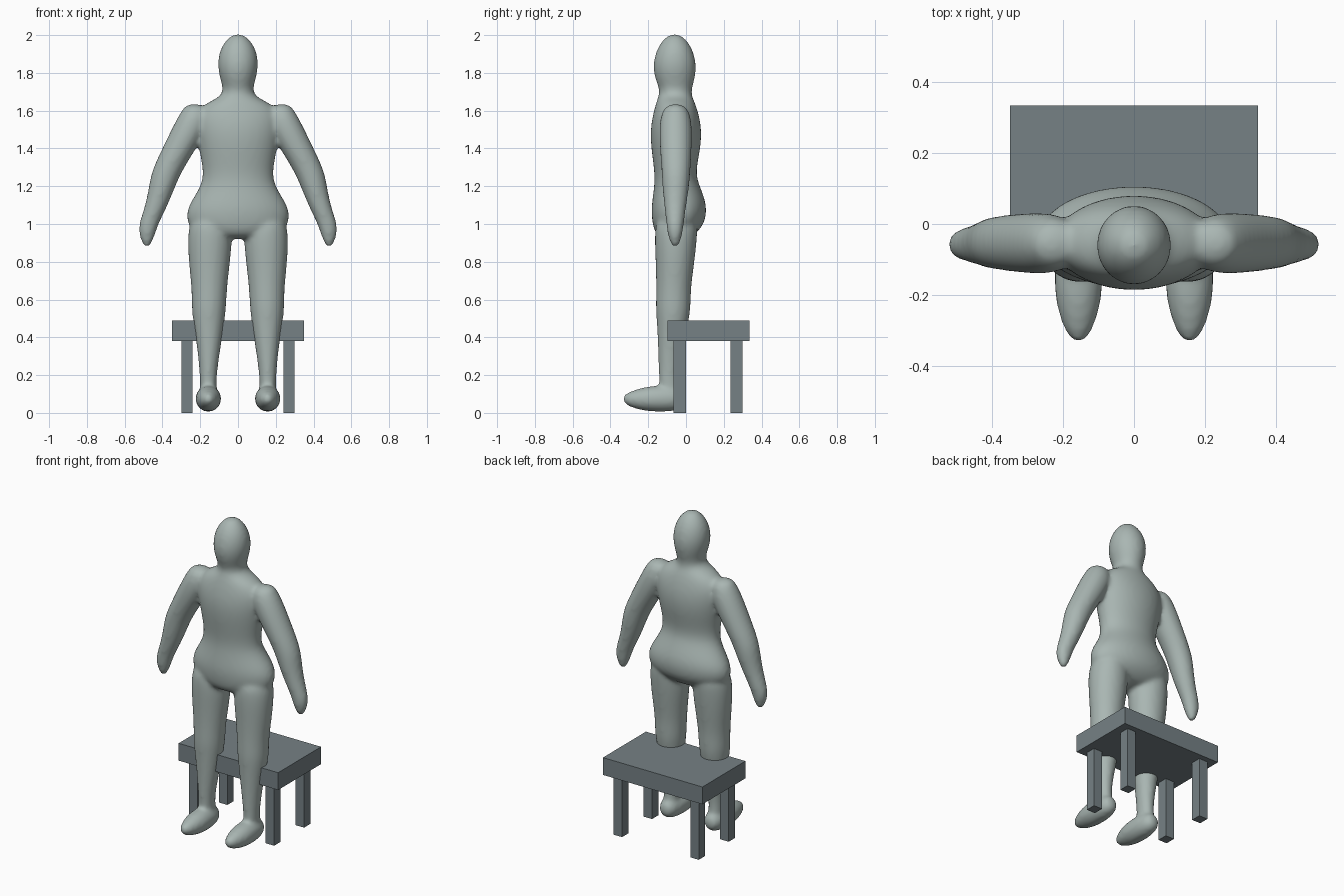
import bpy, bmesh, math
from mathutils import Vector

cube = bpy.data.objects.get("Cube")
if cube:
    bpy.data.objects.remove(cube, do_unlink=True)

SIDES = 24
SWELL = 0.004  # makes up for the shrinkage of the smoothing


def material(name, rgb):
    m = bpy.data.materials.new(name)
    m.use_nodes = True
    m.diffuse_color = (*rgb, 1)
    m.node_tree.nodes["Principled BSDF"].inputs["Base Color"].default_value = (*rgb, 1)
    return m


def add_object(name, bm, mat):
    mesh = bpy.data.meshes.new(name)
    bmesh.ops.recalc_face_normals(bm, faces=bm.faces)
    bm.to_mesh(mesh)
    bm.free()
    mesh.materials.append(mat)
    obj = bpy.data.objects.new(name, mesh)
    bpy.context.collection.objects.link(obj)
    return obj


def loft(bm, sections, along_y=False):
    """Skin a tube through oval rings (centre, half width, half depth)."""
    rings = []
    for centre, ru, rv in sections:
        ring = []
        for i in range(SIDES):
            a = math.tau * i / SIDES
            u, v = (ru + SWELL) * math.cos(a), (rv + SWELL) * math.sin(a)
            offset = Vector((u, 0, v)) if along_y else Vector((u, v, 0))
            ring.append(bm.verts.new(Vector(centre) + offset))
        rings.append(ring)
    for a, b in zip(rings, rings[1:]):
        for i in range(SIDES):
            j = (i + 1) % SIDES
            bm.faces.new((a[i], a[j], b[j], b[i]))
    bm.faces.new(rings[0])
    bm.faces.new(rings[-1])


def spans(rows, side=1):
    """Turn (z, x min, x max, y front, y back) into ring sections."""
    return [((side * (x0 + x1) / 2, (y0 + y1) / 2, z), (x1 - x0) / 2, (y1 - y0) / 2)
            for z, x0, x1, y0, y1 in rows]


skin = material("pale grey green", (0.40, 0.47, 0.45))
slate = material("slate grey", (0.18, 0.22, 0.235))

# Head, neck and torso: z, half width, front, back
trunk = [
    (2.005, .020, -.08, -.04), (1.98, .055, -.115, -.005), (1.93, .090, -.15, .03),
    (1.86, .105, -.17, .05), (1.80, .099, -.168, .049), (1.75, .085, -.153, .038),
    (1.705, .075, -.135, .025), (1.67, .095, -.145, .03), (1.64, .17, -.155, .045),
    (1.58, .225, -.172, .065), (1.50, .225, -.186, .08), (1.40, .205, -.182, .075),
    (1.27, .178, -.162, .045), (1.20, .195, -.165, .07), (1.13, .24, -.175, .098),
    (1.07, .272, -.181, .107), (1.00, .268, -.175, .095), (.95, .22, -.16, .05),
    (.92, .12, -.12, .0),
]
# Limbs: z, inner x, outer x, front, back
arm = [
    (1.635, .20, .265, -.08, -.03), (1.61, .16, .29, -.12, .01), (1.53, .15, .335, -.14, .03),
    (1.40, .225, .397, -.135, .027), (1.28, .30, .455, -.126, .02), (1.20, .335, .467, -.122, .014),
    (1.10, .375, .487, -.112, -.002), (1.00, .425, .522, -.10, -.015), (.95, .44, .522, -.095, -.022),
    (.90, .46, .505, -.08, -.035), (.875, .475, .49, -.065, -.05),
]
leg = [
    (1.05, .06, .24, -.15, .06), (.95, .03, .266, -.165, .058), (.80, .045, .258, -.157, .042),
    (.66, .062, .242, -.154, .022), (.56, .066, .242, -.157, .022), (.49, .074, .235, -.152, .012),
    (.38, .09, .217, -.146, -.012), (.20, .118, .197, -.14, -.04), (.13, .116, .20, -.14, -.03),
    (.08, .12, .19, -.12, -.03),
]
# Foot: y, half width, bottom, top
foot = [
    (-.337, .008, .065, .085), (-.305, .036, .035, .108), (-.22, .063, .013, .135),
    (-.14, .066, .008, .143), (-.06, .058, .012, .14), (-.015, .04, .03, .12),
    (.0, .015, .06, .09),
]

bm = bmesh.new()
loft(bm, spans([(z, -w, w, f, b) for z, w, f, b in trunk]))
for side in (-1, 1):
    loft(bm, spans(arm, side))
    loft(bm, spans(leg, side))
    loft(bm, [((side * .157, y, (lo + hi) / 2), w, (hi - lo) / 2)
              for y, w, lo, hi in foot], along_y=True)
figure = add_object("figure", bm, skin)

# Fuse the parts into one soft skin
round_off = figure.modifiers.new("round_off", 'SUBSURF')
round_off.levels = round_off.render_levels = 2
fuse = figure.modifiers.new("fuse", 'REMESH')
fuse.mode = 'VOXEL'
fuse.voxel_size = 0.012
fuse.use_smooth_shade = True
soften = figure.modifiers.new("soften", 'SMOOTH')
soften.factor = 0.5
soften.iterations = 9


def box(name, lo, hi):
    bm = bmesh.new()
    bmesh.ops.create_cube(bm, size=1)
    for v in bm.verts:
        v.co = [a + (b - a) * (c + .5) for a, b, c in zip(lo, hi, v.co)]
    return add_object(name, bm, slate)


# Bench
box("bench_seat", (-.35, -.097, .38), (.35, .335, .49))
for end, y in (("front", -.065), ("back", .236)):
    for name, x in (("left", .24), ("right", -.30)):
        box(f"bench_leg_{end}_{name}", (x, y, 0), (x + .06, y + .064, .385))
